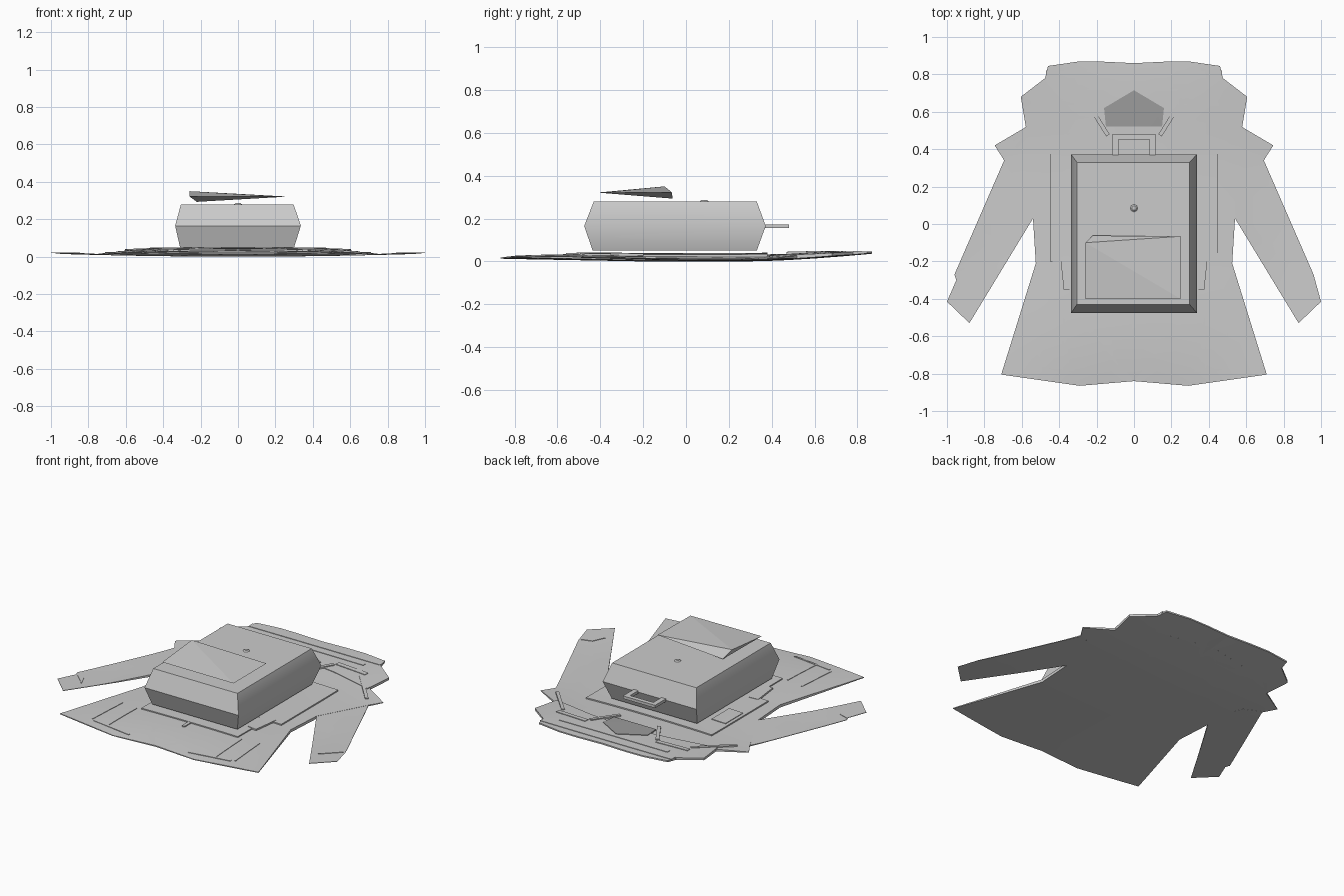
import bpy, bmesh, math
from mathutils import Vector

if "Cube" in bpy.data.objects:
    bpy.data.objects.remove(bpy.data.objects["Cube"])


def material(name, value):
    m = bpy.data.materials.new(name)
    m.diffuse_color = (value, value, value, 1)
    m.use_nodes = True
    m.node_tree.nodes["Principled BSDF"].inputs["Base Color"].default_value = m.diffuse_color
    return m


GREY = material("light grey", 0.6)
DARK = material("mid grey", 0.34)


def finish(name, bm, mat=GREY, smooth=None):
    bmesh.ops.recalc_face_normals(bm, faces=bm.faces[:])
    me = bpy.data.meshes.new(name)
    bm.to_mesh(me)
    bm.free()
    me.materials.append(mat)
    ob = bpy.data.objects.new(name, me)
    bpy.context.collection.objects.link(ob)
    if smooth:
        bpy.ops.object.select_all(action='DESELECT')
        ob.select_set(True)
        bpy.context.view_layer.objects.active = ob
        bpy.ops.object.shade_smooth_by_angle(angle=math.radians(smooth))
    return ob


# Underside and upper side of the flattened coat
def under(x, y):
    return (0.016 * min(1, x * x) + 0.036 * (max(0, y - 0.3) / 0.57) ** 1.5
            + 0.012 * max(0, -0.2 - y) / 0.65)


def upper(x, y):
    puff = max(0, 1 - (x / 0.75) ** 2) * max(0, 1 - (y / 0.87) ** 4)
    return under(x, y) + 0.004 + 0.028 * puff


def sheet(name, pts, lift=0.0, plate=False, mat=GREY):
    """Cloth piece: an outline cut on a grid, then thickened along the coat."""
    bm = bmesh.new()
    bm.faces.new([bm.verts.new((x, y, 0)) for x, y in pts])
    bmesh.ops.triangulate(bm, faces=bm.faces[:])
    for axis in ((1, 0, 0), (0, 1, 0)):
        for i in range(-8, 9):
            bmesh.ops.bisect_plane(bm, geom=bm.verts[:] + bm.edges[:] + bm.faces[:],
                                   plane_co=Vector(axis) * i * 0.12, plane_no=axis)
    base = bm.verts[:]
    bmesh.ops.extrude_face_region(bm, geom=bm.faces[:])
    base = set(base)
    for v in bm.verts:
        x, y, _ = v.co
        if v in base:
            v.co.z = upper(x, y) - 0.003 if plate else under(x, y)
        else:
            v.co.z = upper(x, y) + lift
    return finish(name, bm, mat, 30)


def flip(pts):
    return [(-x, y) for x, y in reversed(pts)]


def whole(half):
    return half + flip(half)


def pair(name, pts, lift=0.0, plate=False):
    sheet(name + "_right", pts, lift, plate)
    sheet(name + "_left", flip(pts), lift, plate)


def box(x, y, w, h, tilt=0):
    c, s = math.cos(math.radians(tilt)), math.sin(math.radians(tilt))
    return [(x + a * w * c - b * h * s, y + a * w * s + b * h * c)
            for a, b in ((-.5, -.5), (.5, -.5), (.5, .5), (-.5, .5))]


# Coat: body with flared hem, sleeves, hood
sheet("coat_body", whole([(0.0001, -0.84), (0.29, -0.865), (0.71, -0.805), (0.525, -0.21),
                          (0.54, 0.03), (0.70, 0.35), (0.745, 0.42), (0.575, 0.52),
                          (0.5, 0.62), (0.0001, 0.72)]))
pair("sleeve", [(0.54, 0.03), (0.88, -0.53), (1.0, -0.415), (0.95, -0.30), (0.96, -0.27),
                (0.69, 0.35), (0.58, 0.30), (0.5, 0.1)], -0.001)
pair("cuff", [(0.85, -0.385), (0.885, -0.31), (0.95, -0.275), (0.955, -0.29)][:2]
     + [(0.955, -0.285), (0.845, -0.39)], 0.002, True)
sheet("hood", whole([(0.0001, 0.60), (0.30, 0.56), (0.575, 0.50), (0.605, 0.68), (0.475, 0.78),
                     (0.46, 0.845), (0.30, 0.868), (0.17, 0.868), (0.0001, 0.86)]), 0.004)

# Hood seams and collar straps
sheet("hood_band", box(0, 0.80, 0.94, 0.04), 0.007, True)
sheet("hood_seam", box(0, 0.735, 0.78, 0.025), 0.007, True)
pair("hood_flap", box(0.36, 0.65, 0.22, 0.03, -4), 0.008, True)
pair("collar_strap", box(0.19, 0.555, 0.022, 0.19, -32), 0.010, True)
pair("shoulder_seam", box(0.55, 0.50, 0.02, 0.28, 42), 0.008, True)
sheet("neck_opening", whole([(0.0001, 0.52), (0.15, 0.52), (0.16, 0.62), (0.0001, 0.715)]),
      0.007, True, DARK)

# Back panel, pockets and seams on the coat
sheet("back_panel", box(0, 0.09, 0.90, 0.58), 0.008, True)
sheet("lower_panel", box(0, -0.33, 0.69, 0.33), 0.007, True)
sheet("chest_pocket", box(-0.38, 0.12, 0.10, 0.18), 0.012, True)
pair("side_pocket", box(0.355, -0.26, 0.06, 0.18, -6), 0.010, True)
pair("hem_seam", box(0.50, -0.62, 0.008, 0.28, 4), 0.003, True)
pair("front_seam", box(0.38, -0.64, 0.008, 0.28, 2), 0.003, True)
pair("hem_fold", box(0.35, -0.79, 0.28, 0.012, 8), 0.003, True)
sheet("vent_tab", box(0, -0.52, 0.02, 0.08), 0.006, True)

# Suitcase: three rings, widest in the middle, soft sides and sharp corners
bm = bmesh.new()
rings = []
for z, x0, x1, y0, y1 in ((0.05, -0.31, 0.30, -0.435, 0.33), (0.165, -0.336, 0.336, -0.475, 0.372),
                          (0.28, -0.305, 0.297, -0.43, 0.33)):
    rings.append([bm.verts.new(p) for p in ((x0, y0, z), (x1, y0, z), (x1, y1, z), (x0, y1, z))])
bm.faces.new(rings[0])
bm.faces.new(rings[2])
for a, b in zip(rings, rings[1:]):
    for i in range(4):
        j = (i + 1) % 4
        bm.faces.new((a[i], a[j], b[j], b[i]))
finish("suitcase", bm, GREY, 40)

# Suitcase handle: flat U bracket
bm = bmesh.new()
u = [(-0.115, 0.36), (-0.115, 0.48), (0.115, 0.48), (0.115, 0.36),
     (0.083, 0.36), (0.083, 0.452), (-0.083, 0.452), (-0.083, 0.36)]
bm.faces.new([bm.verts.new((x, y, 0.155)) for x, y in u])
ext = bmesh.ops.extrude_face_region(bm, geom=bm.faces[:])
for v in ext["geom"]:
    if isinstance(v, bmesh.types.BMVert):
        v.co.z = 0.173
finish("suitcase_handle", bm)

# Small stud on the lid
bm = bmesh.new()
bmesh.ops.create_cone(bm, cap_ends=True, segments=8, radius1=0.026, radius2=0.012, depth=0.012)
bmesh.ops.translate(bm, verts=bm.verts[:], vec=(0, 0.085, 0.281))
finish("lid_stud", bm)

# Folded wedge hovering over the lid
bm = bmesh.new()
a, b, c, d, e = [bm.verts.new(p) for p in (
    (-0.26, -0.10, 0.35), (-0.26, -0.402, 0.322), (0.248, -0.40, 0.32),
    (0.25, -0.066, 0.322), (-0.22, -0.062, 0.293))]
for f in ((a, b, c), (a, c, d), (e, c, b), (e, d, c), (a, d, e), (a, e, b)):
    bm.faces.new(f)
finish("folded_wedge", bm)
